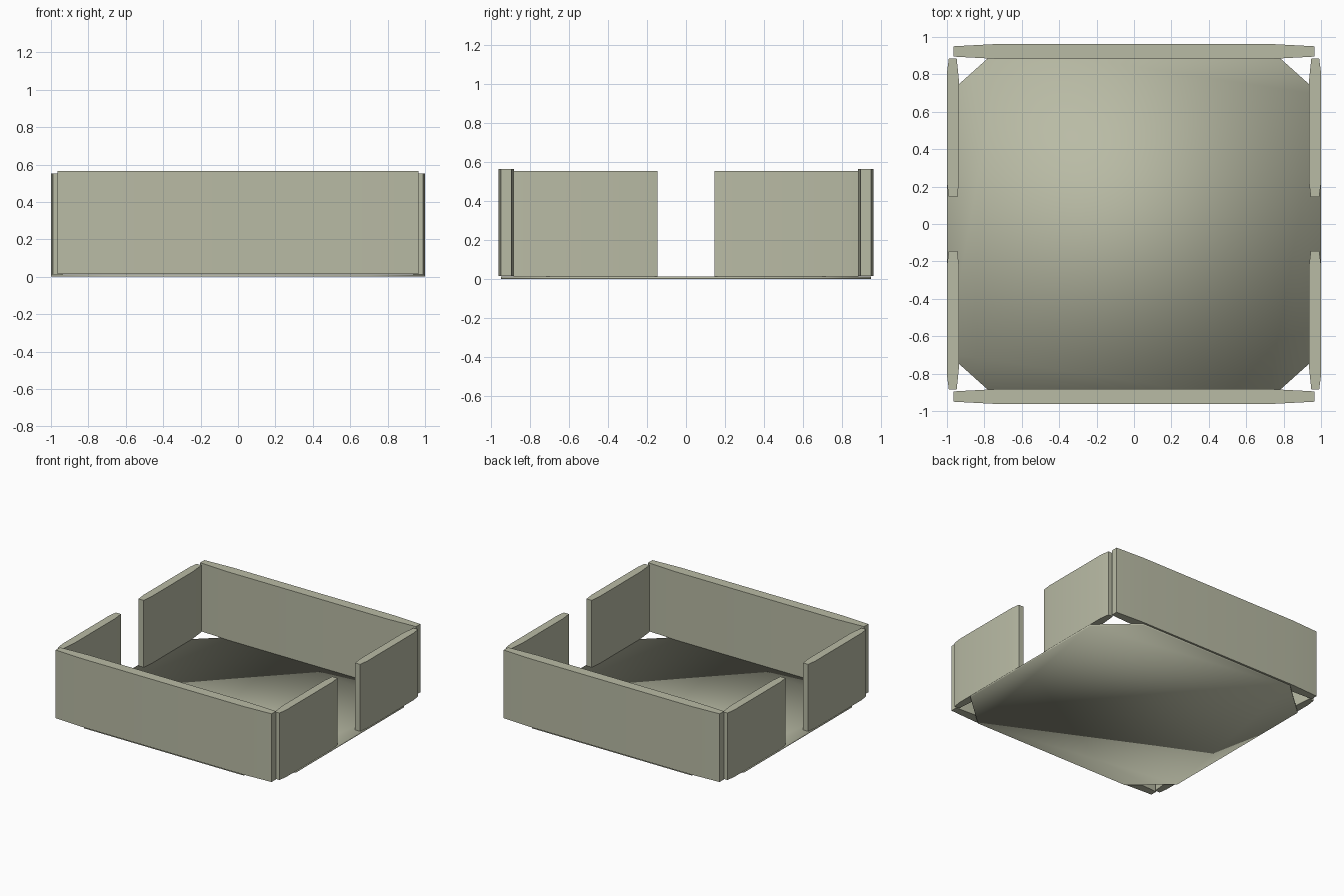
import bpy, bmesh, math

cube = bpy.data.objects.get("Cube")
if cube:
    bpy.data.objects.remove(cube, do_unlink=True)

COLOUR = (0.485, 0.497, 0.376, 1)
mat = bpy.data.materials.new("pale olive grey")
mat.use_nodes = True
mat.diffuse_color = COLOUR
mat.node_tree.nodes["Principled BSDF"].inputs["Base Color"].default_value = COLOUR


def prism(name, outline, z0, z1):
    """Extrude a counter-clockwise outline from z0 to z1."""
    bm = bmesh.new()
    base = bm.faces.new([bm.verts.new((x, y, z0)) for x, y in outline])
    ext = bmesh.ops.extrude_face_region(bm, geom=[base], use_keep_orig=True)
    tops = [v for v in ext["geom"] if isinstance(v, bmesh.types.BMVert)]
    bmesh.ops.translate(bm, verts=tops, vec=(0, 0, z1 - z0))
    bmesh.ops.recalc_face_normals(bm, faces=bm.faces)
    mesh = bpy.data.meshes.new(name)
    bm.to_mesh(mesh)
    bm.free()
    mesh.materials.append(mat)
    mesh.shade_smooth()
    obj = bpy.data.objects.new(name, mesh)
    bpy.context.collection.objects.link(obj)
    return obj


def sharpen(obj):
    """Keep corners crisp while blending the gentle bends."""
    bpy.ops.object.select_all(action="DESELECT")
    obj.select_set(True)
    bpy.context.view_layer.objects.active = obj
    bpy.ops.object.shade_smooth_by_angle(angle=math.radians(30))


# Thin floor with cut corners, softly shaded all over
floor = [(1, -0.69), (1, 0.69), (0.71, 0.95), (-0.71, 0.95),
         (-1, 0.69), (-1, -0.69), (-0.71, -0.95), (0.71, -0.95)]
prism("floor_panel", floor, 0, 0.012)

# Long walls, slightly thinner towards their ends
long_half = [(0.965, 0.895), (0.965, 0.95), (0.72, 0.963)]
long_inner = [(0.72, 0.882)]
for name, s in (("back_wall", 1), ("front_wall", -1)):
    right = long_inner + long_half
    left = [(-x, y) for x, y in reversed(right)]
    sharpen(prism(name, [(x, y * s) for x, y in right + left], 0.014, 0.565))

# Short side walls, leaving an opening in the middle of each side
side = [(0.945, 0.145), (0.99, 0.145), (1, 0.22), (1, 0.81),
        (0.99, 0.885), (0.948, 0.885), (0.935, 0.76), (0.935, 0.23)]
for side_name, sx in (("left", 1), ("right", -1)):
    for end_name, sy in (("back", 1), ("front", -1)):
        outline = [(x * sx, y * sy) for x, y in side]
        sharpen(prism(f"{side_name}_{end_name}_side_wall", outline, 0.012, 0.553))
